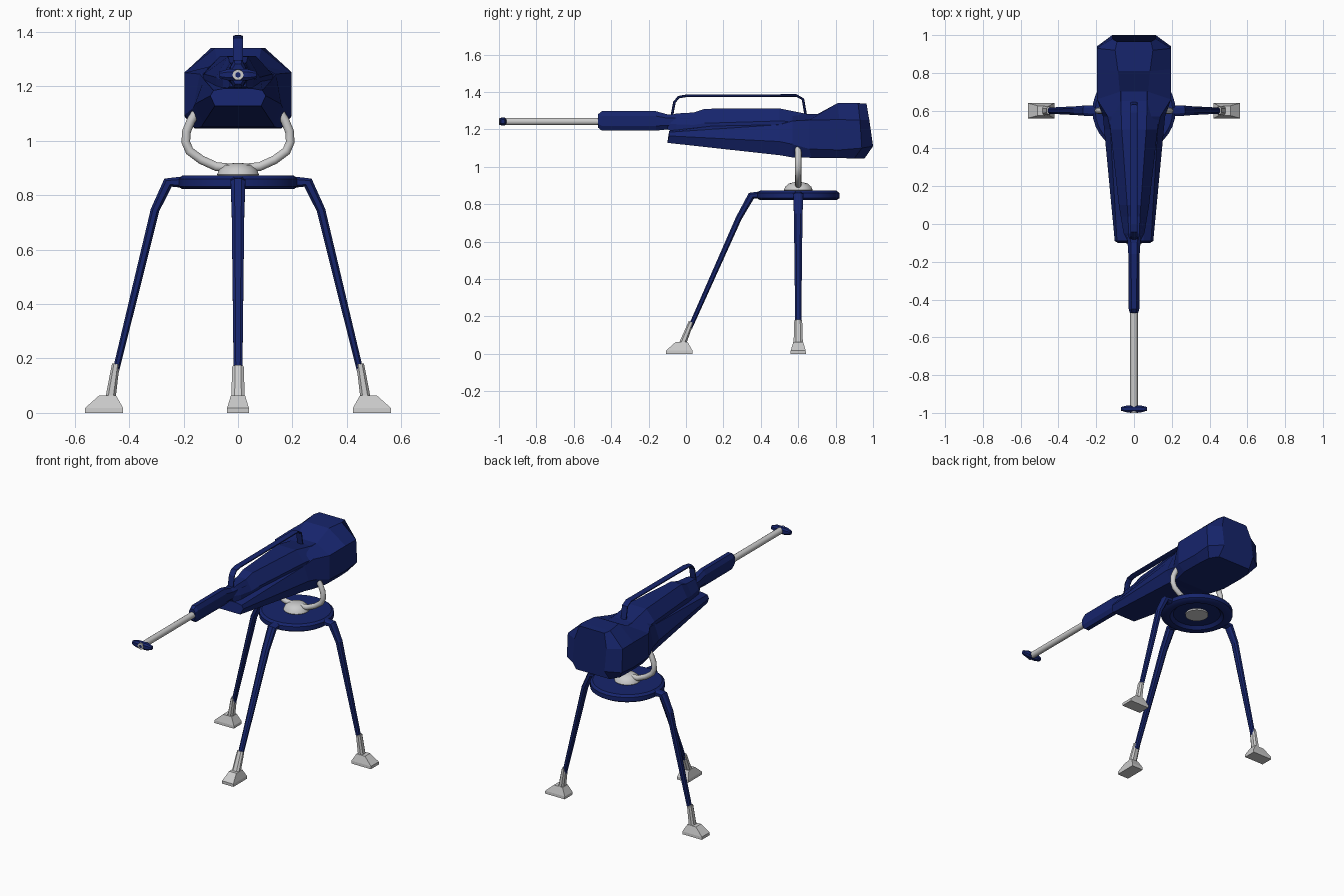
import bpy, bmesh, math
from mathutils import Vector as V

if "Cube" in bpy.data.objects:
    bpy.data.objects.remove(bpy.data.objects["Cube"])

blue = bpy.data.materials.new("navy")
blue.diffuse_color = (0.008, 0.018, 0.15, 1)
blue.use_nodes = True
blue.node_tree.nodes["Principled BSDF"].inputs["Base Color"].default_value = blue.diffuse_color


def loft(name, rings, mat=None, smooth=0, caps=True):
    """Skin a list of equal-length closed rings."""
    bm = bmesh.new()
    rows = [[bm.verts.new(p) for p in r] for r in rings]
    n = len(rows[0])
    for a, b in zip(rows, rows[1:]):
        for i in range(n):
            j = (i + 1) % n
            bm.faces.new((a[i], a[j], b[j], b[i]))
    if caps:
        bm.faces.new(rows[0])
        bm.faces.new(rows[-1])
    bmesh.ops.recalc_face_normals(bm, faces=bm.faces)
    me = bpy.data.meshes.new(name)
    bm.to_mesh(me)
    bm.free()
    ob = bpy.data.objects.new(name, me)
    bpy.context.collection.objects.link(ob)
    if mat:
        me.materials.append(mat)
    if smooth:
        bpy.ops.object.select_all(action='DESELECT')
        ob.select_set(True)
        bpy.context.view_layer.objects.active = ob
        bpy.ops.object.shade_smooth_by_angle(angle=math.radians(smooth))
    return ob


def lathe_z(name, prof, cy, mat=None, n=32):
    cs = [(math.cos(2 * math.pi * i / n), math.sin(2 * math.pi * i / n)) for i in range(n)]
    return loft(name, [[(r * c, cy + r * s, z) for c, s in cs] for r, z in prof], mat, 35)


def octagon(c, u, v, a, b, k=0.5):
    """Chamfered rectangle of half sizes a, b on axes u, v."""
    pts = [(1, k), (k, 1), (-k, 1), (-1, k), (-1, -k), (-k, -1), (k, -1), (1, -k)]
    return [V(c) + u * (a * p) + v * (b * q) for p, q in pts]


def sym(half):
    """Mirror half a section (x, y, z) across x = 0."""
    return half + [(-x, y, z) for x, y, z in reversed(half)]


X, Y, Z = V((1, 0, 0)), V((0, 1, 0)), V((0, 0, 1))
CY = 0.6  # tripod centre

# Tripod platform with hollow underside
lathe_z("platform", [(.07, .84), (.145, .84), (.165, .822), (.205, .822), (.22, .832),
                     (.22, .86), (.205, .872), (.01, .872)], CY, blue)

# Swivel hub
lathe_z("swivel_hub", [(.07, .83), (.07, .865), (.077, .875), (.07, .893), (.05, .91),
                       (.025, .917), (.003, .918)], CY)


# Legs and feet: path given as (radius, z), spread along direction d
def leg(name, d, path, ank_top, ank_bot, heel):
    d = V(d)
    t = Z.cross(d)
    at = lambda r, z: V((0, CY, 0)) + d * r + Z * z
    sizes = [(.028, .022), (.027, .02), (.023, .016), (.016, .012)]
    pts = [at(*p) for p in path]
    rings = []
    for i, p in enumerate(pts):
        tan = (pts[min(i + 1, len(pts) - 1)] - pts[max(i - 1, 0)]).normalized()
        rings.append(octagon(p, t, tan.cross(t), *sizes[i]))
    loft(name + "_leg", rings, blue)
    a, b = at(*ank_top), at(*ank_bot)
    n = (b - a).normalized().cross(t)
    loft(name + "_ankle", [octagon(a, t, n, .021, .014), octagon(b, t, n, .025, .019)])
    rect = lambda r0, r1, w, z: [at(r0, z) + t * w, at(r1, z) + t * w,
                                 at(r1, z) - t * w, at(r0, z) - t * w]
    loft(name + "_foot", [rect(heel, heel + .14, .041, 0), rect(heel, heel + .14, .04, .018),
                          rect(heel + .026, heel + .088, .026, .064)])


for nm, s in (("left", -1), ("right", 1)):
    leg(nm, (s, 0, 0), [(.19, .848), (.257, .846), (.305, .745), (.45, .15)],
        (.449, .18), (.469, .05), .422)
leg("front", (0, -1, 0), [(.19, .848), (.25, .846), (.318, .725), (.578, .14)],
    (.572, .17), (.62, .05), .566)

# Yoke cradle: smooth tube from hub to both sides of the gun
side = [(.03, .9), (.08, .905), (.135, .93), (.178, .962), (.192, .995), (.189, 1.035),
        (.172, 1.075), (.15, 1.11)]
path = [(-x, z) for x, z in reversed(side)] + side
rings = []
for i, (x, z) in enumerate(path):
    p, q = path[max(i - 1, 0)], path[min(i + 1, len(path) - 1)]
    tan = V((q[0] - p[0], 0, q[1] - p[1])).normalized()
    n = tan.cross(Y)
    rings.append([V((x, CY, z)) + (Y * math.cos(a) + n * math.sin(a)) * .017
                  for a in [math.pi * k / 5 for k in range(10)]])
loft("yoke", rings, None, 40)

# Main housing: long tapered shroud widening into the rear box
body = [
    [(.085, -.1, 1.128), (.102, -.09, 1.165), (.09, -.09, 1.185), (.05, -.09, 1.192)],
    [(.128, .5, 1.062), (.158, .5, 1.135), (.125, .5, 1.225), (.075, .5, 1.27)],
    [(.135, .57, 1.05), (.165, .57, 1.12), (.14, .57, 1.245), (.075, .57, 1.28)],
    [(.16, .67, 1.048), (.196, .66, 1.095), (.196, .66, 1.25), (.075, .7, 1.28)],
    [(.16, .82, 1.046), (.197, .82, 1.09), (.197, .82, 1.252), (.085, .81, 1.34)],
    [(.155, .9, 1.045), (.197, .94, 1.1), (.197, .93, 1.25), (.1, .92, 1.34)],
    [(.12, .955, 1.045), (.115, 1.0, 1.11), (.115, .98, 1.25), (.09, .965, 1.338)],
]
loft("housing", [sym(h) for h in body], blue)

# Upper receiver ridge: (y, bottom half width, bottom z, top half width, top z)
ridge = [(-.1, .03, 1.2, .02, 1.27), (-.05, .055, 1.18, .028, 1.285), (.04, .07, 1.17, .032, 1.29),
         (.1, .08, 1.17, .036, 1.31), (.5, .125, 1.19, .065, 1.312), (.65, .14, 1.2, .07, 1.282),
         (.74, .12, 1.2, .07, 1.28)]
loft("upper_receiver", [sym([(w, y, z0), (w, y, z0 * .55 + z1 * .45), (t, y, z1)])
                        for y, w, z0, t, z1 in ridge], blue)

# Barrel sleeve
loft("barrel_sleeve", [octagon((0, y, z), X, Z, a, b) for y, z, a, b in (
    (-.47, 1.245, .022, .036), (-.45, 1.245, .028, .052), (-.16, 1.245, .03, .052),
    (-.1, 1.24, .034, .04), (.05, 1.24, .05, .04))], blue)

# Hollow barrel
loft("barrel", [[(r * math.cos(a), y, 1.242 + r * math.sin(a))
                 for a in [math.pi * k / 8 for k in range(16)]]
                for y, r in ((-.4, .02), (-1.0, .02), (-1.0, .01), (-.9, .01))], None, 35)

# Flat muzzle brake
loft("muzzle_brake", [octagon((x, -.979, 1.242), Y, Z, a, b) for x, a, b in (
    (-.068, .01, .012), (-.035, .019, .021), (.035, .019, .021), (.068, .01, .012))], blue)
loft("muzzle_bore", [[(.01 * math.cos(a), y, 1.242 + .01 * math.sin(a))
                      for a in [math.pi * k / 6 for k in range(12)]]
                     for y in (-.995, -.95)], blue)

# Carry handle along the top
hp = [(-.078, 1.26), (-.062, 1.345), (-.04, 1.372), (.0, 1.379), (.59, 1.381), (.625, 1.362),
      (.643, 1.26)]
rings = []
for i, (y, z) in enumerate(hp):
    p, q = hp[max(i - 1, 0)], hp[min(i + 1, len(hp) - 1)]
    tan = V((0, q[0] - p[0], q[1] - p[1])).normalized()
    rings.append(octagon((0, y, z), X, tan.cross(X), .019, .007))
loft("carry_handle", rings, blue)
